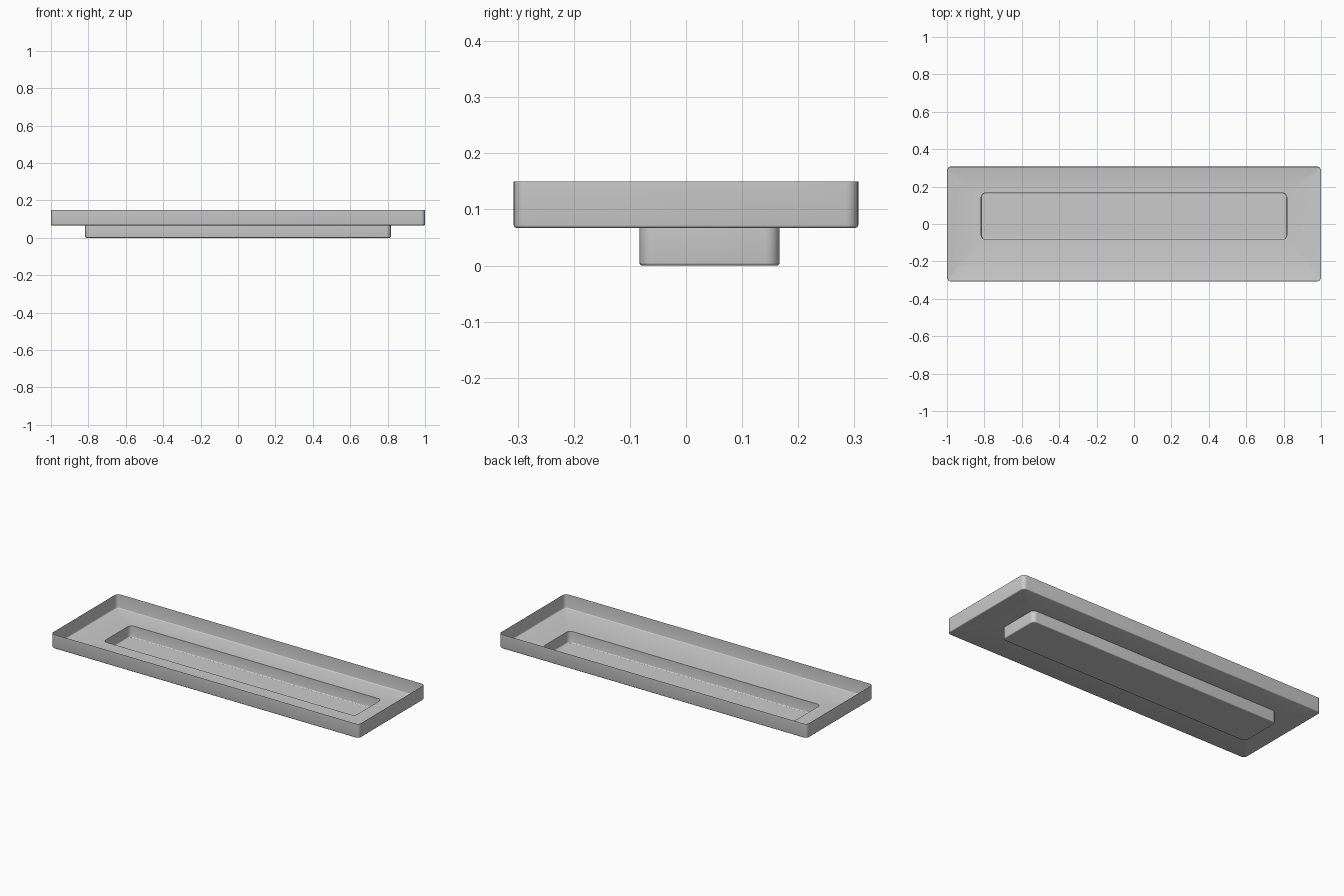
import bpy, bmesh
from math import sin, cos, pi

if "Cube" in bpy.data.objects:
    bpy.data.objects.remove(bpy.data.objects["Cube"])


def rounded_loop(bm, hx, hy, cy, r, z, seg=6):
    """Ring of vertices around a rounded rectangle."""
    verts = []
    for k, (sx, sy) in enumerate([(1, 1), (-1, 1), (-1, -1), (1, -1)]):
        for i in range(seg + 1):
            a = (k + i / seg) * pi / 2
            verts.append(bm.verts.new((sx * (hx - r) + r * cos(a),
                                       cy + sy * (hy - r) + r * sin(a), z)))
    return verts


def wall_rings(hx, hy, cy, r, top, bottom, fillet, steps=3):
    """Vertical wall that ends in a small fillet at its base."""
    rings = [(hx, hy, cy, r, top)]
    for i in range(steps + 1):
        a = i / steps * pi / 2
        d = fillet * (1 - cos(a))
        rings.append((hx - d, hy - d, cy, r - d, bottom + fillet * (1 - sin(a))))
    return rings


def sheet(name, rings, cap):
    """Thin pressed sheet bridged through the rings, optionally closed at the end."""
    bm = bmesh.new()
    loops = [rounded_loop(bm, *ring) for ring in rings]
    for a, b in zip(loops, loops[1:]):
        n = len(a)
        for i in range(n):
            j = (i + 1) % n
            bm.faces.new((a[j], a[i], b[i], b[j]))
    if cap:
        bm.faces.new(loops[-1])
    mesh = bpy.data.meshes.new(name)
    bm.to_mesh(mesh)
    bm.free()
    ob = bpy.data.objects.new(name, mesh)
    bpy.context.collection.objects.link(ob)
    bpy.context.view_layer.objects.active = ob
    ob.select_set(True)
    bpy.ops.object.shade_smooth_by_angle(angle=pi / 5)
    ob.select_set(False)
    return ob


FLOOR = 0.067
well_top = (0.817, 0.125, 0.042, 0.025, FLOOR)

# Outer rim wall and flat floor with the opening for the well
sheet("tray", wall_rings(1.0, 0.307, 0, 0.022, 0.15, FLOOR, 0.005) + [well_top], False)

# Long recessed well, set slightly towards the back
sheet("recessed_well", wall_rings(*well_top, 0.0, 0.005), True)
